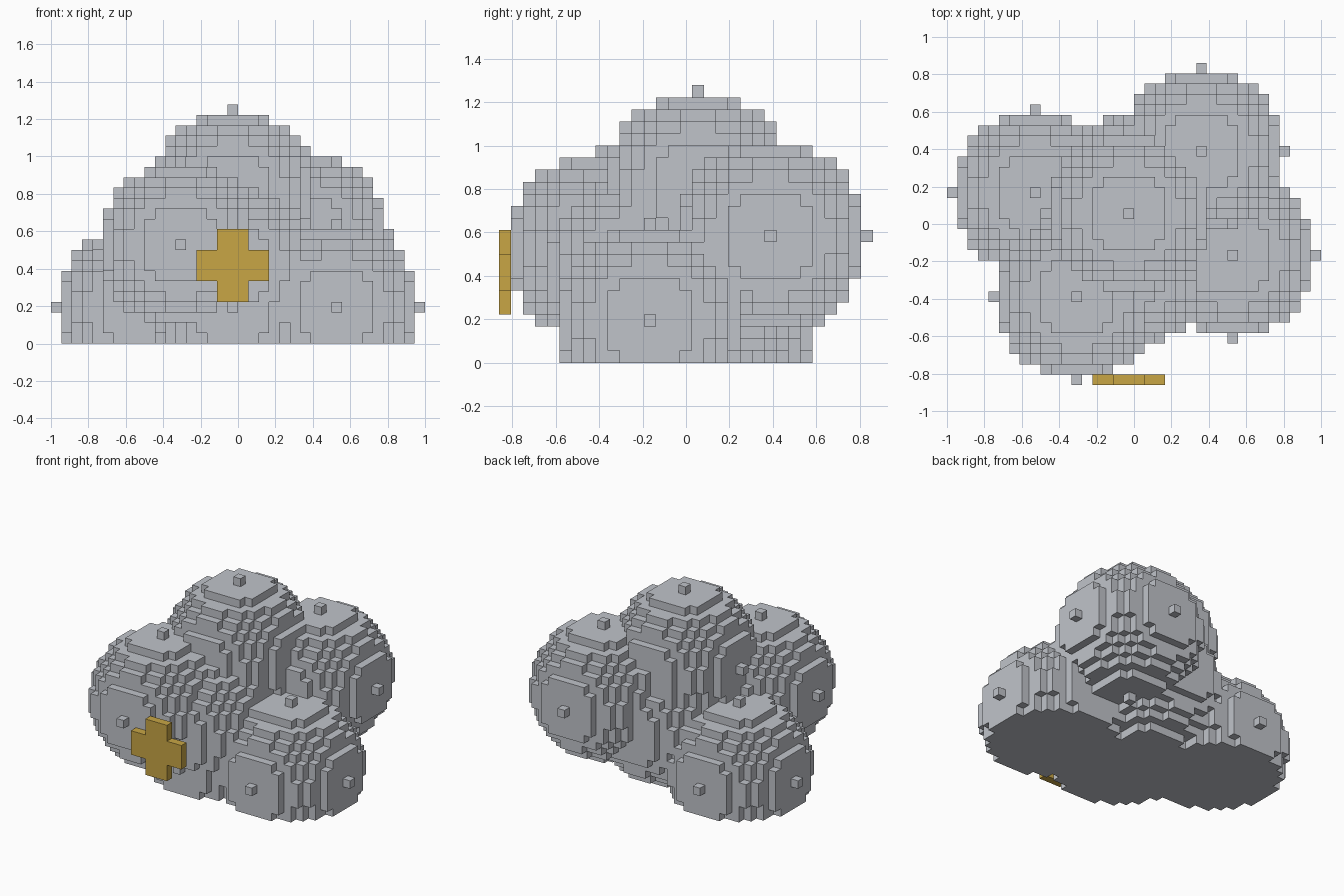
import bpy, bmesh

if "Cube" in bpy.data.objects:
    bpy.data.objects.remove(bpy.data.objects["Cube"])

U = 1 / 18                    # size of one block
ORIGIN = (-1.0, -31 * U / 2, 0.0)
R = 8                         # puff radius in blocks


def material(name, color):
    m = bpy.data.materials.new(name)
    m.diffuse_color = (*color, 1)
    m.use_nodes = True
    m.node_tree.nodes["Principled BSDF"].inputs["Base Color"].default_value = m.diffuse_color
    return m


def ball(center):
    """Blocks of one round puff, cut flat at the ground."""
    cx, cy, cz = center
    span = range(-R, R + 1)
    return {(cx + x, cy + y, cz + z) for x in span for y in span for z in span
            if x * x + y * y + z * z <= R * R and cz + z >= 0}


def block_object(name, cells, mat):
    """Mesh of only the exposed sides of a set of blocks."""
    bm = bmesh.new()
    verts = {}

    def vert(p):
        if p not in verts:
            verts[p] = bm.verts.new([o + U * c for o, c in zip(ORIGIN, p)])
        return verts[p]

    for cell in sorted(cells):
        for axis in range(3):
            a, b = (axis + 1) % 3, (axis + 2) % 3
            for side in (0, 1):
                near = list(cell)
                near[axis] += 2 * side - 1
                if tuple(near) in cells:
                    continue
                loop = []
                for da, db in ((0, 0), (1, 0), (1, 1), (0, 1)):
                    p = list(cell)
                    p[axis] += side
                    p[a] += da
                    p[b] += db
                    loop.append(vert(tuple(p)))
                bm.faces.new(loop if side else loop[::-1])
    mesh = bpy.data.meshes.new(name)
    bm.to_mesh(mesh)
    bm.free()
    mesh.materials.append(mat)
    obj = bpy.data.objects.new(name, mesh)
    bpy.context.collection.objects.link(obj)
    return obj


grey = material("pale_grey", (0.53, 0.55, 0.59))
gold = material("gold", (0.58, 0.38, 0.06))

# Puffy body: overlapping block-built balls
puffs = [
    (8, 18, 3),     # low left
    (27, 12, 3),    # low right
    (17, 12, 3),    # low middle
    (17, 11, 7),    # front middle
    (18, 18, 7),    # back middle
    (12, 8, 9),     # front left
    (24, 22, 10),   # back right
    (17, 16, 14),   # top
]
block_object("puffy_body", set().union(*map(ball, puffs)), grey)

# Plus-shaped badge in front
plus = {(17 + x, 0, 7 + z) for x in range(-3, 4) for z in range(-3, 4)
        if abs(x) <= 1 or abs(z) <= 1}
block_object("front_plus", plus, gold)
